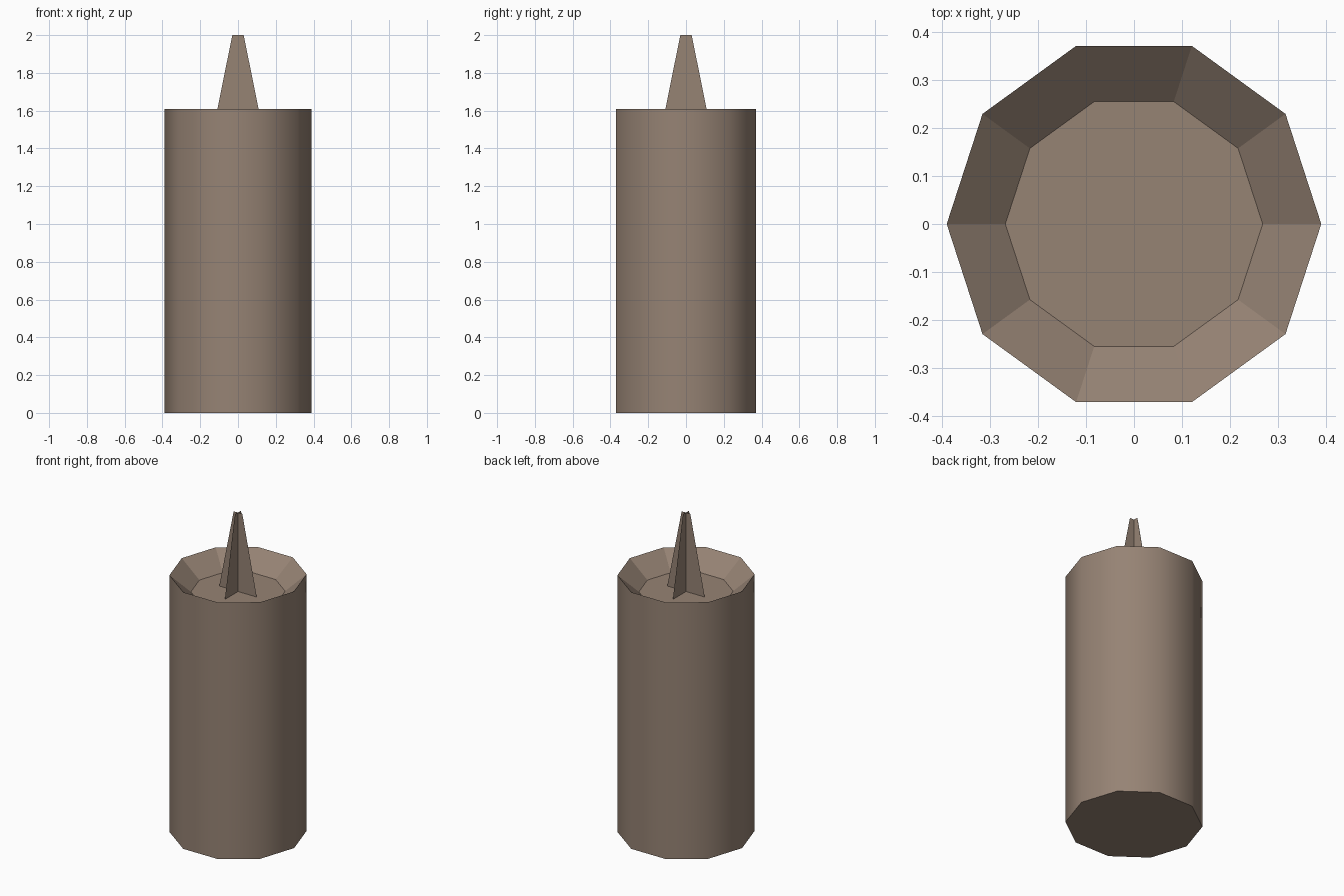
import bpy
import bmesh
from math import cos, sin, pi

cube = bpy.data.objects.get("Cube")
if cube:
    bpy.data.objects.remove(cube, do_unlink=True)

SIDES = 10
RIM_Z, FLOOR_Z, TOP_Z = 1.61, 1.505, 2.0

wax = bpy.data.materials.new("warm brown")
wax.use_nodes = True
colour = (0.305, 0.227, 0.175, 1)
wax.diffuse_color = colour
wax.node_tree.nodes["Principled BSDF"].inputs["Base Color"].default_value = colour


def finish(bm, name):
    mesh = bpy.data.meshes.new(name)
    bm.to_mesh(mesh)
    bm.free()
    mesh.materials.append(wax)
    obj = bpy.data.objects.new(name, mesh)
    bpy.context.collection.objects.link(obj)
    return obj


# Candle body: smooth ten-sided wall with a faceted hollow in the top
bm = bmesh.new()
profile = [(0.39, 0), (0.39, RIM_Z), (0.268, FLOOR_Z)]
rings = [[bm.verts.new((r * cos(2 * pi * i / SIDES), r * sin(2 * pi * i / SIDES), z))
          for i in range(SIDES)] for r, z in profile]
for level, (low, high) in enumerate(zip(rings, rings[1:])):
    for i in range(SIDES):
        j = (i + 1) % SIDES
        face = bm.faces.new((low[i], low[j], high[j], high[i]))
        face.smooth = level == 0
bm.faces.new(rings[0][::-1])
bm.faces.new(rings[-1])
for edge in bm.edges:
    edge.smooth = all(f.smooth for f in edge.link_faces)
finish(bm, "candle_body")

# Flame: two crossed tapering sheets
bm = bmesh.new()
outline = [(-0.13, FLOOR_Z), (0.13, FLOOR_Z), (0.03, TOP_Z), (-0.03, TOP_Z)]
for dx, dy in ((1, 0), (0, 1)):
    bm.faces.new([bm.verts.new((w * dx, w * dy, z)) for w, z in outline])
finish(bm, "flame")
